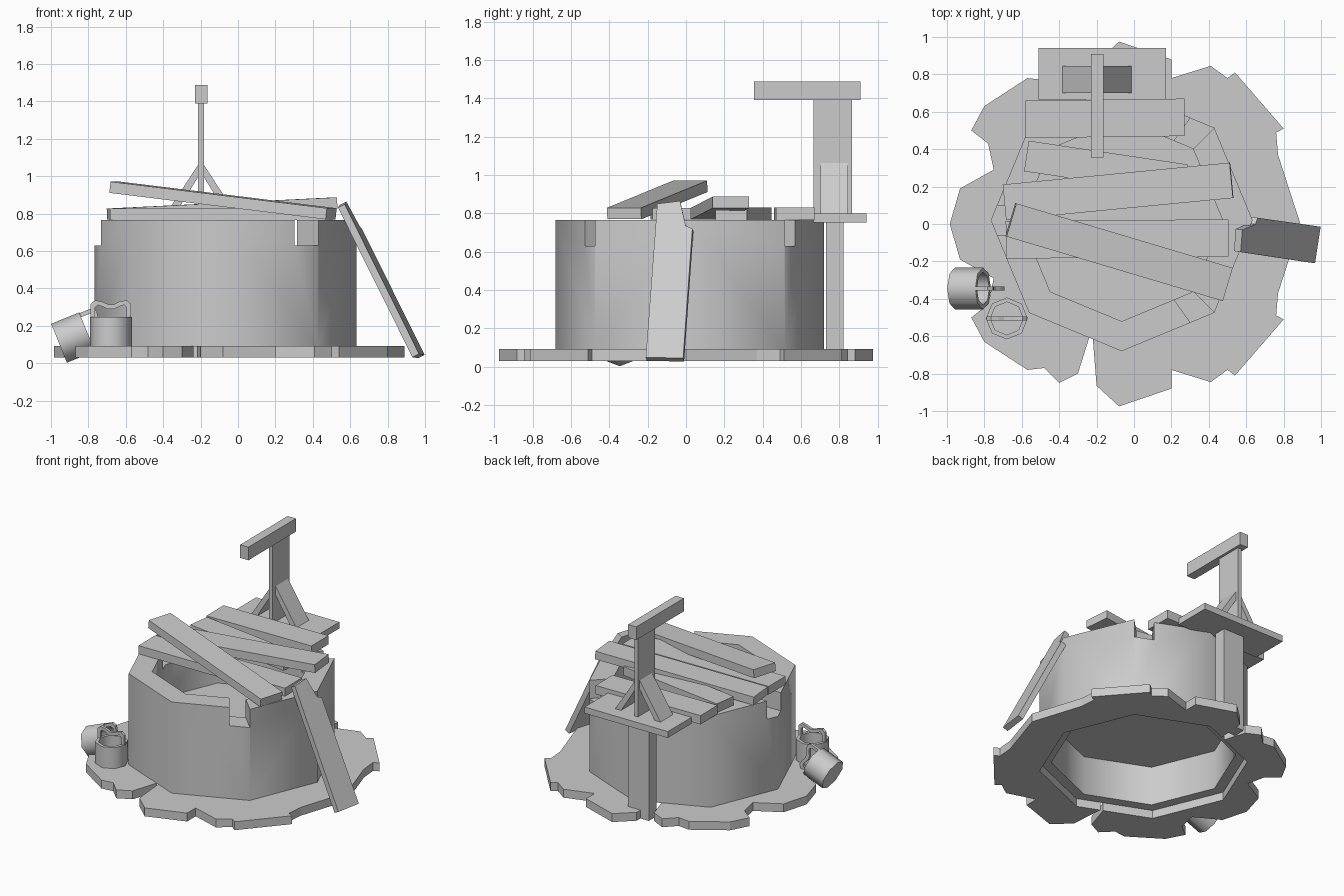
import bpy, bmesh, math
from mathutils import Vector, Matrix

old = bpy.data.objects.get("Cube")
if old:
    bpy.data.objects.remove(old, do_unlink=True)

GREY = (0.6, 0.6, 0.6, 1)
mat = bpy.data.materials.new("plain grey")
mat.use_nodes = True
mat.diffuse_color = GREY
mat.node_tree.nodes["Principled BSDF"].inputs["Base Color"].default_value = GREY


def finish(name, bm):
    bmesh.ops.recalc_face_normals(bm, faces=bm.faces)
    me = bpy.data.meshes.new(name)
    bm.to_mesh(me)
    bm.free()
    me.materials.append(mat)
    ob = bpy.data.objects.new(name, me)
    bpy.context.collection.objects.link(ob)
    return ob


def prism(name, points, offset):
    """Polygon extruded along an offset vector."""
    bm = bmesh.new()
    face = bm.faces.new([bm.verts.new(p) for p in points])
    new = bmesh.ops.extrude_face_region(bm, geom=[face], use_keep_orig=True)
    verts = [v for v in new["geom"] if isinstance(v, bmesh.types.BMVert)]
    bmesh.ops.translate(bm, verts=verts, vec=offset)
    return finish(name, bm)


def box(name, lo, hi):
    x0, y0, z0 = lo
    x1, y1, z1 = hi
    return prism(name, [(x0, y0, z0), (x1, y0, z0), (x1, y1, z0), (x0, y1, z0)], (0, 0, z1 - z0))


def octagon(r, z, cx=0, cy=0):
    return [(cx + r * math.cos(i * math.pi / 4), cy + r * math.sin(i * math.pi / 4), z)
            for i in range(8)]


def plank(name, centre, size, turn, tilt=0):
    ob = box(name, [-s / 2 for s in size], [s / 2 for s in size])
    ob.matrix_world = (Matrix.Translation(centre) @ Matrix.Rotation(math.radians(turn), 4, 'Z')
                       @ Matrix.Rotation(math.radians(tilt), 4, 'Y'))
    return ob


def cut(ob, cutters):
    for c in cutters:
        c.hide_render = True
        mod = ob.modifiers.new("cut", 'BOOLEAN')
        mod.operation = 'DIFFERENCE'
        mod.solver = 'EXACT'
        mod.object = c
    bpy.context.view_layer.update()
    me = bpy.data.meshes.new_from_object(ob.evaluated_get(bpy.context.evaluated_depsgraph_get()))
    ob.modifiers.clear()
    ob.data = me
    for c in cutters:
        bpy.data.objects.remove(c, do_unlink=True)


def smooth(ob):
    bpy.ops.object.select_all(action='DESELECT')
    ob.select_set(True)
    bpy.context.view_layer.objects.active = ob
    bpy.ops.object.shade_smooth_by_angle(angle=math.radians(50))


def vessel(name, profile, cx=0, cy=0):
    """Eight-sided body through (radius, height) steps, capped at both ends."""
    bm = bmesh.new()
    loops = [[bm.verts.new(p) for p in octagon(r, z, cx, cy)] for r, z in profile]
    for a, b in zip(loops, loops[1:]):
        for i in range(8):
            j = (i + 1) % 8
            bm.faces.new((a[i], a[j], b[j], b[i]))
    bm.faces.new(loops[0])
    bm.faces.new(loops[-1])
    return finish(name, bm)


# Well wall with an inner floor, a hollow underneath and three broken notches
CX, CY = -0.066, 0.02
wall = vessel("well_wall", [(0.62, 0.38), (0.62, 0.09), (0.70, 0.09), (0.70, 0.765),
                            (0.54, 0.765), (0.54, 0.39)], CX, CY)
notches = [box("notch", (-0.9, -0.06, 0.63), (-0.5, 0.10, 0.9))]
for s in (1, -1):
    corners = [(0.19, -0.37), (0.36, -0.61), (0.535, -0.58), (0.275, -0.32)]
    notches.append(prism("notch", [(x, CY + s * (y - CY), 0.63) for x, y in corners], (0, 0, 0.3)))
cut(wall, notches)
smooth(wall)

# Broken paving slab around the well, mirrored front to back
half = [(0.89, 0), (0.77, 0.37), (0.76, 0.49), (0.80, 0.51), (0.54, 0.81), (0.50, 0.78),
        (0.41, 0.845), (0.20, 0.78), (0.20, 0.88), (-0.08, 0.975), (-0.20, 0.865),
        (-0.222, 0.59), (-0.234, 0.59), (-0.30, 0.80), (-0.40, 0.85), (-0.48, 0.77),
        (-0.57, 0.78), (-0.80, 0.63), (-0.87, 0.50), (-0.78, 0.43), (-0.75, 0.29),
        (-0.93, 0.19), (-0.985, 0)]
outline = half + [(x, -y) for x, y in half[-2:0:-1]]
slab = prism("ground_slab", [(x, y, 0.03) for x, y in outline], (0, 0, 0.062))
cut(slab, [prism("slab_hole", octagon(0.697, -0.1, CX, CY), (0, 0, 0.4))])

# Cover planks lying over the opening
plank("cover_plank_back", (-0.155, 0.565, 0.797), (0.85, 0.20, 0.065), 0.7)
plank("cover_plank_second", (-0.15, 0.30, 0.797), (0.86, 0.165, 0.065), -8.5)
plank("cover_plank_middle", (-0.085, 0.175, 0.827), (1.22, 0.19, 0.06), 5.5, -2.8)
plank("cover_plank_flat", (-0.09, -0.08, 0.797), (1.19, 0.20, 0.06), 0.5)
plank("cover_plank_top", (-0.08, -0.15, 0.87), (1.215, 0.185, 0.06), -16.6, 6.7)

# Broken plank leaning on the side
lean = [Vector(p) for p in ((0.57, -0.15, 0.85), (0.57, -0.03, 0.86), (0.64, 0.0, 0.73),
                            (0.65, 0.035, 0.715), (0.998, -0.015, 0.045), (0.968, -0.21, 0.05))]
corner = lean[5]
normal = (corner - lean[0]).cross(lean[4] - corner).normalized()
lean = [p - normal * normal.dot(p - corner) for p in lean]
prism("leaning_plank", lean, normal * (-0.04 if normal.x > 0 else 0.04))

# Hoist at the back: lower post, shelf, upper post, beam and two braces
box("hoist_lower_post", (-0.27, 0.73, 0.03), (-0.10, 0.82, 0.76))
box("hoist_shelf", (-0.51, 0.665, 0.753), (0.17, 0.94, 0.80))
box("hoist_post", (-0.213, 0.665, 0.79), (-0.183, 0.865, 1.40))
box("hoist_beam", (-0.231, 0.355, 1.39), (-0.164, 0.91, 1.487))
for side, s in (("left", 1), ("right", -1)):
    profile = [(0.0, 1.085), (0.205, 0.77), (0.155, 0.77), (0.0, 1.02)]
    prism("hoist_brace_" + side, [(-0.198 + s * x, 0.70, z) for x, z in profile], (0, 0.145, 0))


# Buckets with a bent strap handle
def bucket(name, matrix):
    height = 0.162
    body = vessel(name, [(0.112, 0), (0.112, height), (0.088, height), (0.088, 0.02)])
    top = [(0.108, 0.0), (0.108, 0.08), (0.085, 0.1), (0.045, 0.092), (0.015, 0.078)]
    low = [(0.085, 0.0), (0.085, 0.06), (0.07, 0.075), (0.045, 0.066), (0.015, 0.052)]

    def arch(side):
        return side + [(-x, z) for x, z in reversed(side)]
    strip = arch(top) + arch(low)[::-1]
    handle = prism(name + "_handle", [(x, -0.01, height - 0.01 + z) for x, z in strip], (0, 0.02, 0))
    body.matrix_world = handle.matrix_world = matrix
    smooth(body)


bucket("standing_bucket", Matrix.Translation((-0.68, -0.505, 0.085)))
bucket("tipped_bucket", Matrix.Translation((-0.957, -0.345, 0.107))
       @ Matrix.Rotation(math.radians(68), 4, 'Y'))
